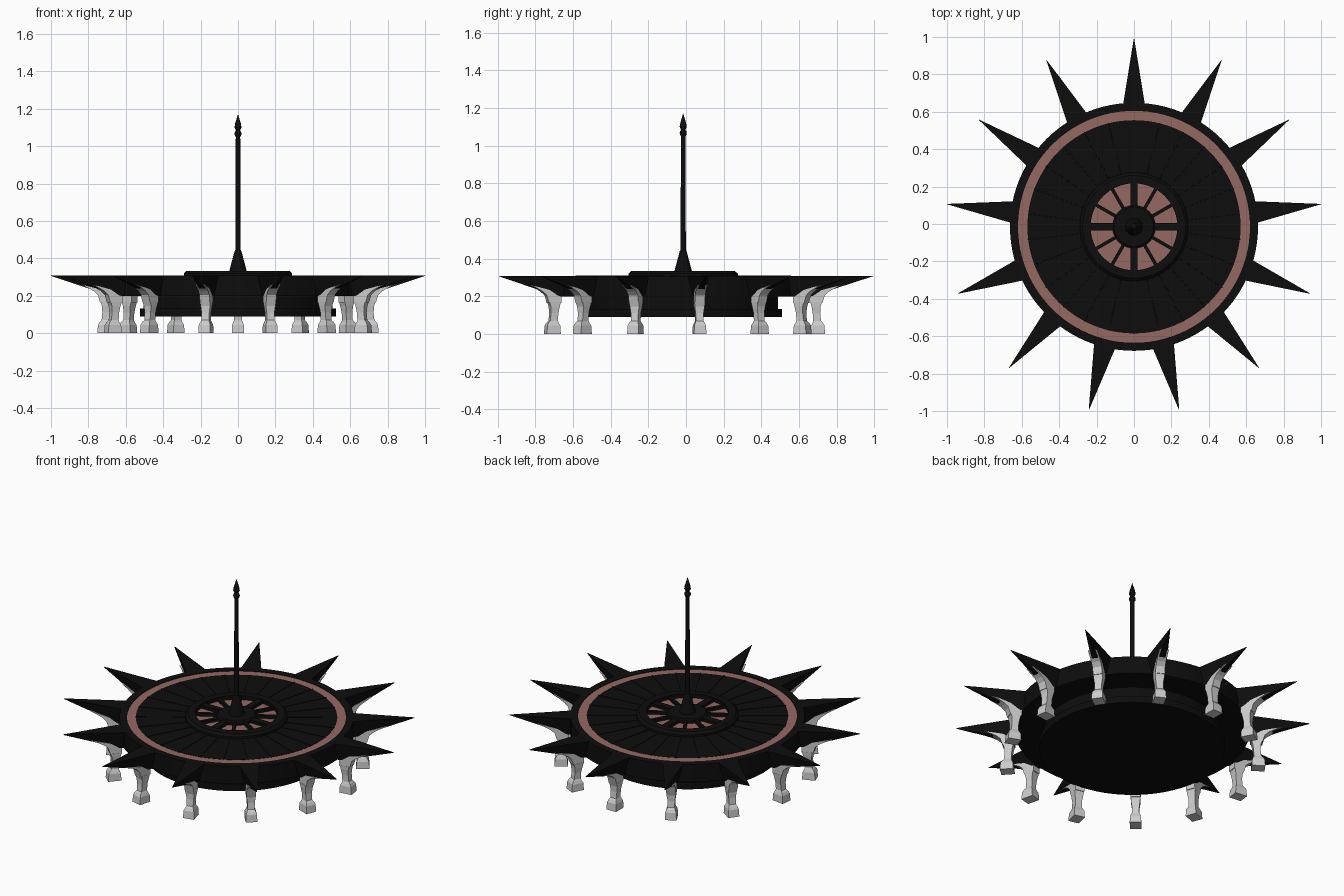
import bpy, bmesh
from math import sin, cos, pi, tau, radians
from mathutils import Vector

if "Cube" in bpy.data.objects:
    bpy.data.objects.remove(bpy.data.objects["Cube"])

CY = -0.015   # ring centre, offset because 13 spikes are not symmetric in y
N = 13

def material(name, col):
    m = bpy.data.materials.new(name)
    m.diffuse_color = (*col, 1)
    m.use_nodes = True
    m.node_tree.nodes["Principled BSDF"].inputs["Base Color"].default_value = m.diffuse_color
    return m

black = material("black_iron", (0.004, 0.004, 0.004))
pink = material("dusty_pink", (0.30, 0.14, 0.12))

def finish(name, bm, mat=None, smooth=False):
    bmesh.ops.recalc_face_normals(bm, faces=bm.faces)
    me = bpy.data.meshes.new(name)
    bm.to_mesh(me)
    bm.free()
    ob = bpy.data.objects.new(name, me)
    bpy.context.collection.objects.link(ob)
    ob.location.y = CY
    if mat:
        me.materials.append(mat)
    if smooth:
        bpy.ops.object.select_all(action='DESELECT')
        ob.select_set(True)
        bpy.context.view_layer.objects.active = ob
        bpy.ops.object.shade_smooth_by_angle(angle=radians(30))
    return ob

def lathe(name, prof, mat, n=96, closed=False):
    """Spin an (r, z) profile round the z axis."""
    bm = bmesh.new()
    vs = [bm.verts.new((r, 0, z)) for r, z in prof]
    pairs = list(zip(vs, vs[1:])) + ([(vs[-1], vs[0])] if closed else [])
    es = [bm.edges.new(p) for p in pairs]
    bmesh.ops.spin(bm, geom=vs + es, cent=(0, 0, 0), axis=(0, 0, 1),
                   angle=tau, steps=n, use_duplicate=False)
    bmesh.ops.remove_doubles(bm, verts=bm.verts, dist=1e-5)
    return finish(name, bm, mat, True)

def loft(bm, rings, ang):
    """Skin rings of (radial, sideways, z) points, turned to an angle."""
    rows = [[bm.verts.new((r * cos(ang) - t * sin(ang),
                           r * sin(ang) + t * cos(ang), z)) for r, t, z in ring]
            for ring in rings]
    k = len(rows[0])
    for a, b in zip(rows, rows[1:]):
        for i in range(k):
            j = (i + 1) % k
            bm.faces.new((a[i], a[j], b[j], b[i]))
    bm.faces.new(rows[0])
    bm.faces.new(rows[-1])

def block(r0, r1, w, z):
    return [(r0, -w, z), (r1, -w, z), (r1, w, z), (r0, w, z)]

# main disc with stepped drum below and shallow channels on top
lathe("disc_body", [(0, 0.09), (0.525, 0.09), (0.525, 0.132), (0.505, 0.132),
                    (0.505, 0.2), (0.663, 0.2), (0.663, 0.309), (0.62, 0.309),
                    (0.62, 0.302), (0.57, 0.302), (0.57, 0.307), (0.25, 0.307),
                    (0.25, 0.303), (0, 0.303)], black)
lathe("outer_inlay", [(0.569, 0.3), (0.621, 0.3), (0.621, 0.306), (0.569, 0.306)],
      pink, closed=True)
lathe("inner_inlay", [(0, 0.309), (0.24, 0.309), (0.24, 0.3), (0, 0.3)], pink)
lathe("centre_collar", [(0.232, 0.302), (0.232, 0.334), (0.275, 0.334),
                        (0.29, 0.32), (0.29, 0.302)], black, closed=True)

# deck ribs
bm = bmesh.new()
for i in range(2 * N):
    loft(bm, [block(0.285, 0.572, 0.003, 0.303), block(0.285, 0.572, 0.002, 0.3095)],
         pi / 2 + i * pi / N)
finish("deck_ribs", bm, black)

# spokes: broad on the axes, thin between
bm = bmesh.new()
for i in range(12):
    w = 0.02 if i % 3 == 0 else 0.009
    loft(bm, [block(0.08, 0.24, w, 0.305), block(0.08, 0.24, w, 0.328)], i * tau / 12)
finish("hub_spokes", bm, black)

# hub and spire
lathe("hub", [(0, 0.305), (0.115, 0.305), (0.115, 0.325), (0.105, 0.333), (0, 0.333)],
      black, 48)
lathe("spire", [(0, 0.33), (0.047, 0.33), (0.042, 0.35), (0.022, 0.425), (0.018, 0.44),
                (0.014, 0.445), (0.012, 1.05), (0.017, 1.058), (0.019, 1.067),
                (0.017, 1.076), (0.011, 1.083), (0.019, 1.1), (0.015, 1.122),
                (0, 1.172)], black, 24)

# radiating spikes: flat on top, tapering keel below
bm = bmesh.new()
for i in range(N):
    a = pi / 2 + i * tau / N
    base = [(0.63, -0.062, 0.309), (0.63, 0.062, 0.309),
            (0.63, 0.03, 0.198), (0.63, -0.03, 0.198)]
    mid = [(0.68, -0.054, 0.309), (0.68, 0.054, 0.309),
           (0.68, 0.028, 0.2), (0.68, -0.028, 0.2)]
    tip = [(1.007, -0.001, 0.309), (1.007, 0.001, 0.309),
           (1.007, 0.001, 0.306), (1.007, -0.001, 0.306)]
    loft(bm, [base, mid, tip], a)
finish("spikes", bm, black)

# legs: foot, slim shaft, capital and curved bracket under each spike
bm = bmesh.new()
bracket = [(0.672, 0.165), (0.672, 0.215), (0.76, 0.24), (0.85, 0.262), (0.81, 0.245),
           (0.775, 0.226), (0.752, 0.205), (0.74, 0.165)]
for i in range(N):
    a = pi / 2 + i * tau / N
    loft(bm, [block(0.677, 0.754, 0.033, 0), block(0.68, 0.75, 0.031, 0.045),
              block(0.688, 0.742, 0.025, 0.06), block(0.69, 0.732, 0.02, 0.07),
              block(0.688, 0.728, 0.021, 0.11), block(0.682, 0.73, 0.026, 0.145),
              block(0.675, 0.738, 0.028, 0.17)], a)
    loft(bm, [[(r, s * 0.027, z) for r, z in bracket] for s in (-1, 1)], a)
finish("legs", bm)
